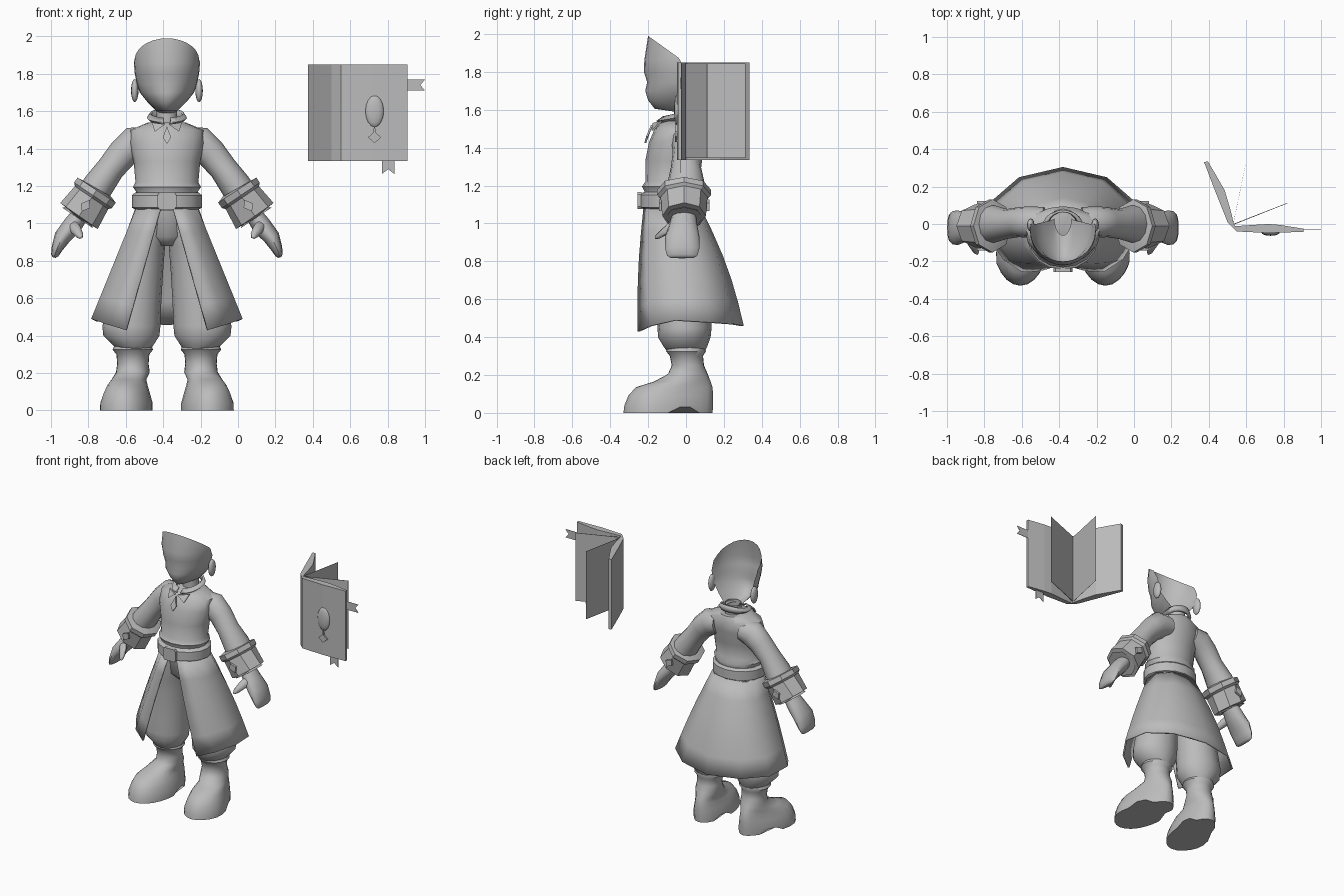
import bpy, bmesh, math
from mathutils import Vector

old = bpy.data.objects.get("Cube")
if old:
    bpy.data.objects.remove(old, do_unlink=True)

CX = -0.38  # centre of the figure
grey = bpy.data.materials.new("plain grey")
grey.use_nodes = True
grey.diffuse_color = (0.5, 0.5, 0.5, 1)
grey.node_tree.nodes["Principled BSDF"].inputs["Base Color"].default_value = (0.5, 0.5, 0.5, 1)


def finish(name, bm, smooth=50, thick=0):
    bmesh.ops.remove_doubles(bm, verts=bm.verts, dist=1e-5)
    bmesh.ops.recalc_face_normals(bm, faces=bm.faces)
    me = bpy.data.meshes.new(name)
    bm.to_mesh(me)
    bm.free()
    me.materials.append(grey)
    ob = bpy.data.objects.new(name, me)
    bpy.context.collection.objects.link(ob)
    if thick:
        mod = ob.modifiers.new("thickness", "SOLIDIFY")
        mod.thickness = thick
        mod.offset = -1
    if smooth:
        bpy.ops.object.select_all(action="DESELECT")
        ob.select_set(True)
        bpy.context.view_layer.objects.active = ob
        bpy.ops.object.shade_smooth_by_angle(angle=math.radians(smooth))
    return ob


def loft(name, rings, closed=True, caps=True, smooth=50, thick=0):
    """Skin a list of equally long point rows."""
    bm = bmesh.new()
    rows = [[bm.verts.new(p) for p in r] for r in rings]
    n = len(rows[0])
    for a, b in zip(rows, rows[1:]):
        for i in range(n if closed else n - 1):
            j = (i + 1) % n
            bm.faces.new((a[i], a[j], b[j], b[i]))
    if closed and caps:
        bm.faces.new(rows[0])
        bm.faces.new(rows[-1])
    return finish(name, bm, smooth, thick)


def level(cx, w, yf, yb, z, n=16):
    """Flat oval at height z, from yf in front to yb behind."""
    yc, ry = (yf + yb) / 2, (yb - yf) / 2
    return [Vector((cx + w * math.sin(2 * math.pi * i / n),
                    yc - ry * math.cos(2 * math.pi * i / n), z)) for i in range(n)]


def tube(name, s, stations, n=12, smooth=50):
    """Oval limb; stations are (dx, y, z, radius in x-z, radius in y)."""
    pts = [Vector((CX + s * a[0], a[1], a[2])) for a in stations]
    rings = []
    for i, st in enumerate(stations):
        d = pts[min(i + 1, len(pts) - 1)] - pts[max(i - 1, 0)]
        u = Vector((-d.z, 0, d.x)).normalized()
        rings.append([pts[i] + u * st[3] * math.cos(2 * math.pi * k / n)
                      + Vector((0, st[4] * math.sin(2 * math.pi * k / n), 0)) for k in range(n)])
    return loft(name, rings, smooth=smooth)


def plate(name, pts, offset):
    """Flat outline extruded by an offset."""
    bm = bmesh.new()
    f = bm.faces.new([bm.verts.new(p) for p in pts])
    top = bmesh.ops.extrude_face_region(bm, geom=[f])["geom"]
    bmesh.ops.translate(bm, vec=offset, verts=[v for v in top if isinstance(v, bmesh.types.BMVert)])
    if f.is_valid and len(f.verts[0].link_faces) < 3:
        bm.faces.new(f.verts[:])
    return finish(name, bm, 0)


def blob(name, loc, scale):
    bm = bmesh.new()
    bmesh.ops.create_uvsphere(bm, u_segments=12, v_segments=8, radius=1)
    bmesh.ops.scale(bm, vec=scale, verts=bm.verts)
    bmesh.ops.translate(bm, vec=loc, verts=bm.verts)
    return finish(name, bm, 80)


# Face: open shell, rows of (half width, front y, back y, z)
face = []
for w, yf, yb, z in [(.045, -.06, .03, 1.59), (.06, -.165, .02, 1.605), (.105, -.20, .01, 1.65),
                     (.145, -.215, 0, 1.70), (.16, -.205, 0, 1.745), (.172, -.222, 0, 1.80),
                     (.177, -.22, -.03, 1.86)]:
    face.append([Vector((CX + w * math.sin(t), yb + (yf - yb) * math.cos(t), z))
                 for t in [math.pi * (i / 14 - 0.5) for i in range(15)]])
crown = []
for i in range(15):
    t = math.pi * (i / 14 - 0.5)
    crown.append(Vector((CX + .172 * math.sin(t), -.04 - .16 * math.cos(t), 1.875 + .115 * math.cos(t))))
face.append(crown)
loft("face", face, closed=False, smooth=70)
loft("neck", [level(CX, .055, -.06, .05, z, 12) for z in (1.5, 1.61)], caps=False)

# Jacket body
loft("jacket", [level(CX, *r) for r in [
    (.165, -.22, .07, 1.07), (.165, -.22, .065, 1.17), (.182, -.232, .07, 1.195), (.168, -.215, .055, 1.22),
    (.178, -.215, .07, 1.33), (.2, -.195, .09, 1.43), (.195, -.165, .095, 1.50), (.10, -.13, .08, 1.54)]])

# Collar and tie
collar = []
for r, lift, fw in [(.085, 0, .125), (.108, .02, .15), (.09, .045, .115)]:
    collar.append([Vector((CX + r * math.sin(t), -.01 - (fw if math.cos(t) > 0 else .085) * math.cos(t),
                           1.545 + lift - .025 * math.cos(t)))
                   for t in [0.2 + (2 * math.pi - 0.4) * i / 18 for i in range(19)]])
loft("collar", collar, closed=False, thick=.012)
for s in (-1, 1):
    plate("lapel", [(CX + s * a, y, z) for a, y, z in
                    [(.01, -.165, 1.53), (.08, -.125, 1.54), (.065, -.17, 1.49)]], (0, -.012, 0))
plate("tie", [(CX + a, y, z) for a, y, z in
              [(0, -.175, 1.52), (.022, -.2, 1.46), (0, -.21, 1.425), (-.022, -.2, 1.46)]], (0, -.01, 0))

# Belt and buckle
loft("belt", [level(CX, *r) for r in [(.17, -.225, .07, 1.075), (.188, -.245, .085, 1.085),
                                      (.188, -.245, .085, 1.15), (.17, -.225, .07, 1.165)]], smooth=40)
plate("buckle", [(CX + a * .05, -.235, 1.12 + b * .045) for a, b in
                 [(-1, -.7), (-.8, -1), (.8, -1), (1, -.7), (1, .7), (.8, 1), (-.8, 1), (-1, .7)]], (0, -.022, 0))

# Long skirt of the coat, open in front
top = [(.035, -.225, 1.08), (.10, -.205, 1.08), (.165, -.12, 1.08), (.17, -.02, 1.08), (.10, .06, 1.08), (0, .08, 1.08)]
hem = [(.22, -.255, .43), (.32, -.19, .46), (.405, -.06, .49), (.385, .12, .48), (.235, .25, .47), (0, .305, .46)]


def around(half):
    return [Vector((CX + a, b, c)) for a, b, c in half] + [Vector((CX - a, b, c)) for a, b, c in half[-2::-1]]


skirt = []
for k in range(6):
    t = k / 5
    row = [a.lerp(b, t) for a, b in zip(around(top), around(hem))]
    for p in row:
        p.y += math.sin(math.pi * t) * (.025 if p.y > 0 else -.012)
    skirt.append(row)
loft("coat_skirt", skirt, closed=False, thick=.012)

for s, side in ((1, "left"), (-1, "right")):
    # Ears
    blob(side + "_ear", (CX + s * .172, -.005, 1.71), (.02, .035, .062))

    # Sleeve, turned-back cuff and its studs
    tube(side + "_sleeve", s, [(.10, .01, 1.44, .075, .08), (.175, .01, 1.428, .092, .085), (.235, .01, 1.375, .082, .08),
                               (.30, 0, 1.295, .075, .08), (.365, 0, 1.205, .083, .10), (.40, 0, 1.15, .085, .10)])
    tube(side + "_cuff", s, [(.372, -.01, 1.185, .085, .10), (.376, -.01, 1.178, .122, .142), (.395, -.01, 1.15, .122, .142),
                             (.403, -.01, 1.138, .108, .125), (.47, -.01, 1.04, .122, .115), (.478, -.01, 1.03, .10, .10),
                             (.46, -.01, 1.055, .06, .07)], n=8, smooth=30)
    for f in (-1, 1):
        plate(side + "_cuff_stud", [(CX + s * (.435 + a), -.01 + f * .118, 1.095 + c) for a, c in
                                    [(-.02, .03), (.025, .012), (.02, -.03), (-.025, -.012)]], (0, f * .015, 0))

    # Mitten hand and thumb
    tube(side + "_hand", s, [(.455, -.01, 1.06, .045, .06), (.505, -.015, .99, .052, .075), (.56, -.02, .925, .045, .092),
                             (.588, -.02, .865, .03, .09), (.60, -.02, .83, .02, .08), (.603, -.02, .818, .008, .06)])
    tube(side + "_thumb", s, [(.51, -.06, 1.0, .03, .03), (.485, -.10, .965, .028, .03),
                              (.465, -.14, .935, .02, .022), (.458, -.155, .92, .008, .01)], n=8)

    # Baggy trouser leg
    loft(side + "_trouser_leg", [level(CX + s * d, *r) for d, r in [
        (.175, (.08, -.095, .095, .32)), (.18, (.105, -.115, .11, .345)), (.19, (.15, -.148, .13, .40)),
        (.19, (.155, -.15, .135, .45)), (.175, (.145, -.15, .13, .58)), (.145, (.125, -.15, .12, .75)),
        (.115, (.105, -.16, .10, .88)), (.08, (.08, -.18, .07, 1.0)), (.08, (.08, -.18, .06, 1.08))]])

    # Boot: wide foot turned outwards, arched sole, rolled top
    rings = []
    for w, yf, yb, z in [(.14, -.33, .14, 0), (.14, -.325, .143, .04), (.125, -.305, .143, .09), (.11, -.265, .14, .135),
                         (.10, -.17, .13, .165), (.09, -.095, .115, .205), (.084, -.075, .095, .25), (.088, -.085, .09, .30),
                         (.108, -.105, .105, .325), (.10, -.1, .1, .345), (.075, -.08, .08, .35)]:
        ring = level(0, w, yf, yb, z, 24)
        for p in ring:
            if z < .17:
                toe = max(0, min(1, (.1 - p.y) / .3))
                p.x = p.x * (.8 + .25 * toe) + .045 * toe
            if z == 0 and -.08 < p.y < .03:
                p.z = .03
            p.x = CX + s * (p.x + .182)
        rings.append(ring)
    loft(side + "_boot", rings)

# Trouser seat joining both legs
loft("trouser_seat", [level(CX, *r) for r in [(.05, -.12, .05, .88), (.12, -.17, .08, .93), (.15, -.19, .07, 1.07)]])


# Book: outlines seen from above, raised to full height
def upright(name, outline, z0, z1):
    return plate(name, [(x, y, z0) for x, y in outline], (0, 0, z1 - z0))


upright("book_front_cover", [(.535, -.012), (.55, -.04), (.72, -.048), (.905, -.042), (.905, -.025),
                             (.78, -.005), (.72, 0), (.64, -.005)], 1.335, 1.85)
upright("book_spine", [(.50, .01), (.55, -.04), (.56, -.025), (.535, -.005)], 1.335, 1.85)
upright("book_back_cover", [(.375, .33), (.395, .335), (.445, .25), (.485, .18), (.515, .08), (.535, -.005),
                            (.50, .01), (.44, .16)], 1.335, 1.85)
for name, tip in (("page_a", (.82, .11)), ("page_b", (.595, .31))):
    upright(name, [(.53, -.005), tip, (tip[0], tip[1] + .003), (.53, 0)], 1.345, 1.845)

# Ribbons with notched ends
plate("side_ribbon", [(x, -.03, z) for x, z in [(.89, 1.71), (1, 1.71), (.975, 1.74), (1, 1.77), (.89, 1.77)]], (0, .003, 0))
plate("lower_ribbon", [(x, -.03, z) for x, z in [(.77, 1.35), (.77, 1.265), (.803, 1.29), (.836, 1.265), (.836, 1.35)]], (0, .003, 0))

# Cover ornament: oval boss with a pendant
blob("cover_boss", (.73, -.045, 1.6), (.05, .018, .085))
plate("cover_pendant", [(x, -.045, z) for x, z in
                        [(.73, 1.53), (.738, 1.485), (.765, 1.46), (.73, 1.43), (.695, 1.46), (.722, 1.485)]], (0, -.012, 0))
